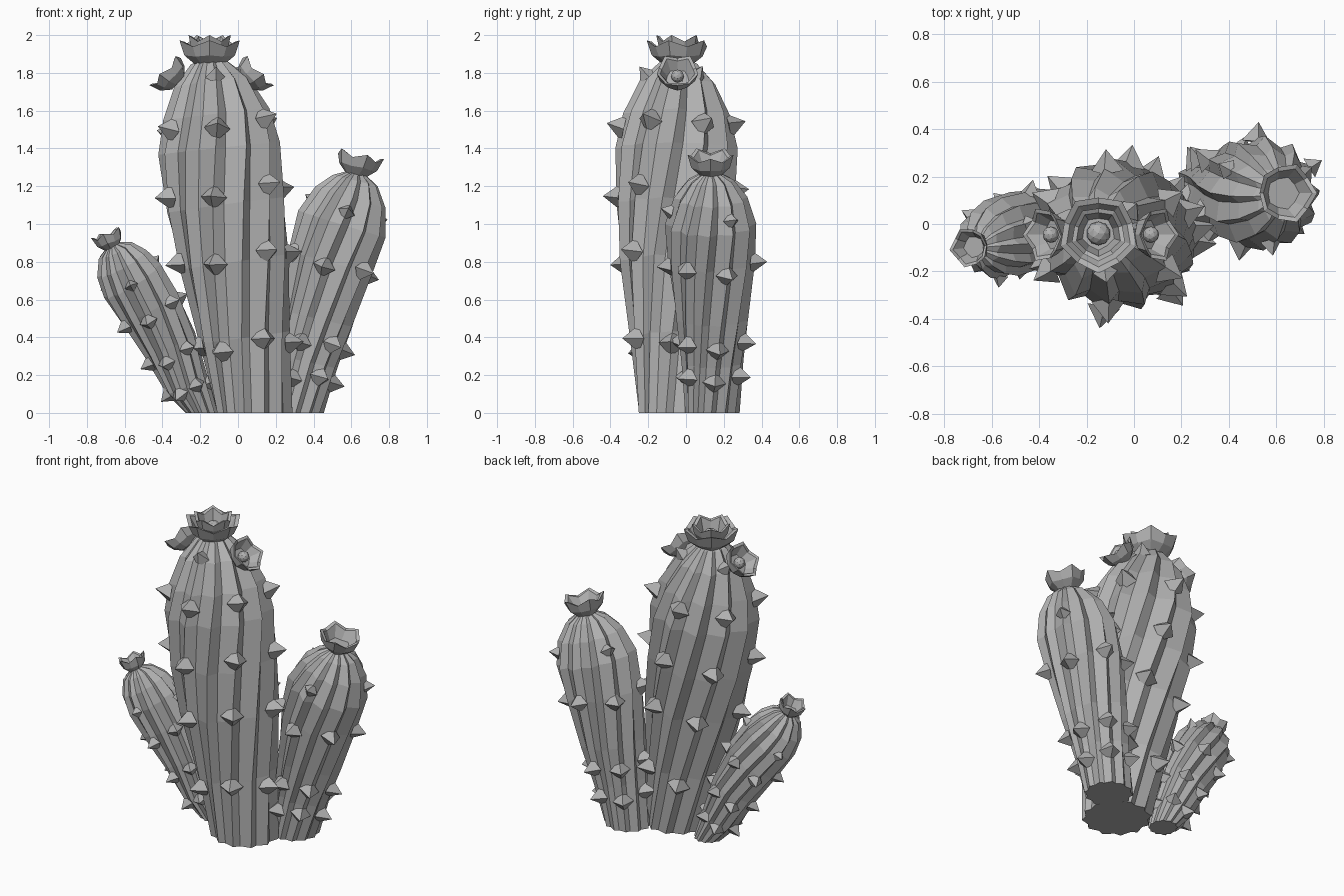
import bpy, bmesh
from math import cos, sin, pi, radians, atan2
from mathutils import Vector, Matrix

cube = bpy.data.objects.get("Cube")
if cube:
    bpy.data.objects.remove(cube, do_unlink=True)

GREY = (0.44, 0.44, 0.44, 1)
stone = bpy.data.materials.new("plain grey")
stone.use_nodes = True
stone.diffuse_color = GREY
stone.node_tree.nodes["Principled BSDF"].inputs["Base Color"].default_value = GREY

RIBS = 12


def finish(name, bm):
    bmesh.ops.recalc_face_normals(bm, faces=bm.faces)
    mesh = bpy.data.meshes.new(name)
    bm.to_mesh(mesh)
    bm.free()
    mesh.materials.append(stone)
    obj = bpy.data.objects.new(name, mesh)
    bpy.context.collection.objects.link(obj)


def bridge(bm, a, b):
    n = len(a)
    for i in range(n):
        j = (i + 1) % n
        bm.faces.new((a[i], a[j], b[j], b[i]))


def cactus_stem(name, path, start, twist, spike_rows, spike_size):
    """Ribbed, twisted stem along (x, y, z, radius) stations, with thorns on its ridges."""
    centres = [Vector(p[:3]) for p in path]
    last = len(path) - 1
    rings = []
    for i, p in enumerate(path):
        axis = centres[min(i + 1, last)] - centres[max(i - 1, 0)]
        axis = Vector((0, 0, 1)) if i == 0 else axis.normalized()
        turn = Vector((0, 0, 1)).rotation_difference(axis)
        groove = 0.91 - 0.07 * i / last
        ring = []
        for k in range(2 * RIBS):
            # each groove has one steep, narrow side
            a = start + twist * p[2] / path[-1][2] + (k - 0.3 * (k % 2)) * pi / RIBS
            r = p[3] * (groove if k % 2 else 1.03)
            ring.append(centres[i] + turn @ Vector((r * cos(a), r * sin(a), 0)))
        rings.append(ring)

    bm = bmesh.new()
    loops = [[bm.verts.new(v) for v in ring] for ring in rings]
    for a, b in zip(loops, loops[1:]):
        bridge(bm, a, b)
    bm.faces.new(loops[0][::-1])
    bm.faces.new(loops[-1])
    finish(name, bm)

    # Four-sided thorns on every second ridge, fewer and smaller in the top row
    bm = bmesh.new()
    for col in range(RIBS // 2):
        k = col * 4
        for row, t in enumerate(spike_rows):
            top = row == len(spike_rows) - 1
            if top and col % 2:
                continue
            t += 0.1 * (col % 2)
            i, f = int(t), t - int(t)
            foot = rings[i][k].lerp(rings[i + 1][k], f)
            up = (rings[i + 1][k] - rings[i][k]).normalized()
            out = foot - centres[i].lerp(centres[i + 1], f)
            out = (out - up * out.dot(up)).normalized()
            side = up.cross(out)
            s = spike_size * (0.75 if top else 1)
            sunk = foot - out * s * 0.3
            base = [bm.verts.new(sunk + d * s) for d in (side, up, -side, -up)]
            tip = bm.verts.new(foot + out * s * 1.05 + up * s * 0.1)
            for q in range(4):
                bm.faces.new((base[q], base[(q + 1) % 4], tip))
            bm.faces.new(base[::-1])
    finish(name + "_thorns", bm)


def flower(name, base, direction, radius, height, petals, phase, double=False, heart=True):
    """Faceted cup with a pointed rim, turned so that one petal sits at the phase angle."""
    bm = bmesh.new()
    # radius, height and share of the rim's zigzag for each ring
    outer = [(0.45, 0, 0), (0.84, 0.38, 0.2), (1, 0.95, 1),
             (0.84, 0.9, 1), (0.55, 0.3, 0.2)]
    inner = [(0.4, 0.25, 0), (0.62, 0.7, 0.3), (0.7, 1.15, 1),
             (0.58, 1.1, 1), (0.42, 0.35, 0.2)]
    for profile in ([outer, inner] if double else [outer]):
        loops = []
        for r, h, zig in profile:
            loop = []
            for k in range(2 * petals):
                a = k * pi / petals + phase
                rr = radius * r * (0.9 if k % 2 else 1)
                hh = height * (h - (0.24 * zig if k % 2 else 0))
                loop.append(bm.verts.new((rr * cos(a), rr * sin(a), hh)))
            loops.append(loop)
        for a, b in zip(loops, loops[1:]):
            bridge(bm, a, b)
        bm.faces.new(loops[0][::-1])
        bm.faces.new(loops[-1])
    if heart:
        bmesh.ops.create_icosphere(bm, subdivisions=2, radius=radius * 0.3,
                                   matrix=Matrix.Translation((0, 0, height * 0.45)))
    turn = Vector((0, 0, 1)).rotation_difference(Vector(direction).normalized())
    bm.transform(Matrix.Translation(base) @ turn.to_matrix().to_4x4())
    finish(name, bm)


# Tall middle stem
cactus_stem("main_stem", [
    (0.09, -0.05, 0, 0.2), (0.035, -0.055, 0.4, 0.235), (-0.02, -0.06, 0.8, 0.285),
    (-0.065, -0.055, 1.1, 0.31), (-0.1, -0.05, 1.4, 0.315), (-0.115, -0.05, 1.58, 0.275),
    (-0.14, -0.045, 1.75, 0.195), (-0.15, -0.04, 1.85, 0.1), (-0.15, -0.04, 1.88, 0.03)],
    radians(-136), 1.0, (0.85, 2.0, 3.15, 4.6, 6.3), 0.07)

# Leaning stem on the left
cactus_stem("left_stem", [
    (0.31, 0.14, 0, 0.14), (0.365, 0.14, 0.27, 0.16), (0.42, 0.14, 0.5, 0.19),
    (0.49, 0.135, 0.8, 0.225), (0.55, 0.13, 1.0, 0.235), (0.595, 0.13, 1.14, 0.19),
    (0.62, 0.13, 1.23, 0.12), (0.63, 0.13, 1.28, 0.03)],
    radians(-122), 0.7, (0.65, 1.4, 2.9, 4.5), 0.062)

# Short, strongly leaning stem on the right
cactus_stem("right_stem", [
    (-0.19, 0.04, 0, 0.085), (-0.27, 0.02, 0.15, 0.115), (-0.36, 0, 0.36, 0.145),
    (-0.47, -0.03, 0.56, 0.168), (-0.56, -0.06, 0.7, 0.17), (-0.615, -0.08, 0.79, 0.145),
    (-0.65, -0.095, 0.86, 0.095), (-0.665, -0.1, 0.89, 0.03)],
    radians(-130), 0.8, (0.8, 1.7, 2.8, 4.1), 0.05)

# Flowers
flower("crown_flower", (-0.15, -0.04, 1.84), (0, 0, 1), 0.168, 0.139, 5, -pi / 2, double=True)
for side, x, turn in (("right", -0.315, pi), ("left", 0.035, 0)):
    flower("crown_side_flower_" + side, (x, -0.045, 1.75), (cos(turn), 0, 0.9),
           0.115, 0.11, 5, turn)
flower("left_stem_flower", (0.62, 0.13, 1.26), (0.25, 0, 1), 0.128, 0.125, 5, 0, heart=False)
flower("right_stem_flower", (-0.665, -0.095, 0.87), (-0.4, -0.05, 1), 0.085, 0.1, 5,
       atan2(-0.05, -0.4), heart=False)
